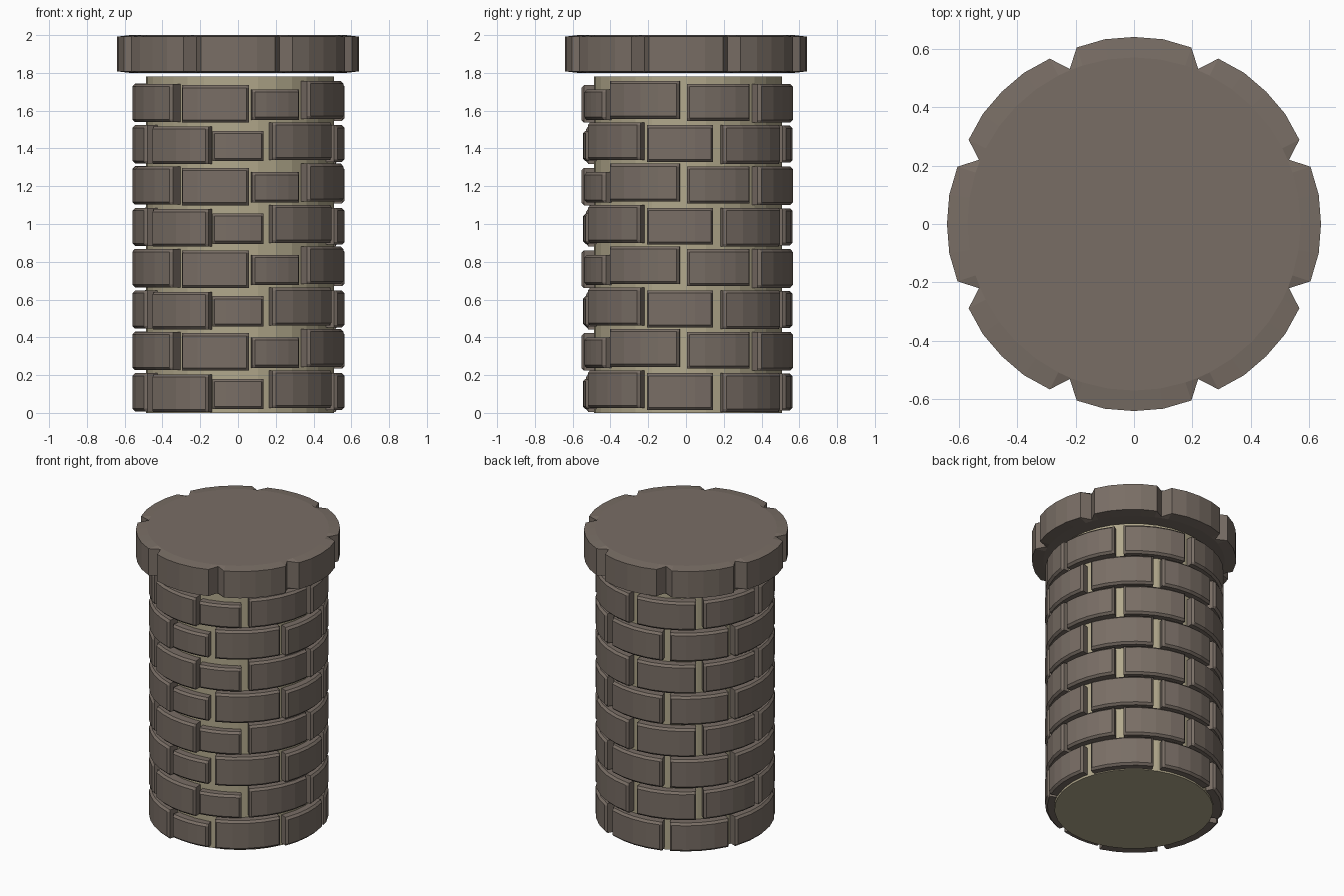
import bpy, bmesh
from math import sin, cos, radians, pi

if "Cube" in bpy.data.objects:
    bpy.data.objects.remove(bpy.data.objects["Cube"])


def material(name, rgb):
    m = bpy.data.materials.new(name)
    m.diffuse_color = (*rgb, 1)
    m.use_nodes = True
    m.node_tree.nodes["Principled BSDF"].inputs["Base Color"].default_value = m.diffuse_color
    return m


STONE = material("brown_stone", (0.19, 0.155, 0.13))
MORTAR = material("mortar", (0.44, 0.39, 0.26))


def finish(bm, name, mat):
    bmesh.ops.recalc_face_normals(bm, faces=bm.faces[:])
    me = bpy.data.meshes.new(name)
    bm.to_mesh(me)
    bm.free()
    me.materials.append(mat)
    ob = bpy.data.objects.new(name, me)
    bpy.context.collection.objects.link(ob)
    return ob


def bridge(bm, a, b):
    for i in range(len(a)):
        j = (i + 1) % len(a)
        bm.faces.new((a[i], a[j], b[j], b[i]))


def loft(bm, rings):
    # closed solid through a list of equal-length rings of points
    rings = [[bm.verts.new(p) for p in ring] for ring in rings]
    for a, b in zip(rings, rings[1:]):
        bridge(bm, a, b)
    bm.faces.new(rings[0])
    bm.faces.new(rings[-1])


# mortar core
bm = bmesh.new()
loft(bm, [[(0.01 + 0.498 * cos(2 * pi * i / 32), 0.01 + 0.498 * sin(2 * pi * i / 32), z)
           for i in range(32)] for z in (0, 1.78)])
finish(bm, "mortar_core", MORTAR)


# curved brick with chamfered outer edges; angles run from the front (-y) towards +x
def brick(bm, a0, a1, z0, z1, r=0.56, ri=0.47, c=0.014, segs=4):
    prof = [(ri, z0), (r - c, z0), (r, z0 + c), (r, z1 - c), (r - c, z1), (ri, z1)]
    da = c / r
    a0, a1 = radians(a0), radians(a1)
    inner = [a0 + da + (a1 - a0 - 2 * da) * i / segs for i in range(segs + 1)]
    stations = [(a0, r - c)] + [(a, r) for a in inner] + [(a1, r - c)]
    loft(bm, [[(min(p, rmax) * sin(a), 0.004 - min(p, rmax) * cos(a), z)
               for p, z in prof] for a, rmax in stations])


# start angle, end angle, bottom, top, outer radius of each brick in a course
BRICKS = [
    (8, 37, 0.020, 0.180, 0.55),
    (42, 86, 0.025, 0.225, 0.56),
    (90, 127, 0.015, 0.210, 0.565),
    (133, 175, 0.006, 0.210, 0.565),
    (181, 222, 0.012, 0.208, 0.56),
    (227, 267, 0.015, 0.212, 0.56),
    (272, 321, 0.008, 0.210, 0.56),
    (327, 366, 0.005, 0.203, 0.56),
]

# brick courses, every other one turned by half a brick
for row in range(8):
    bm = bmesh.new()
    turn = 0 if row % 2 else -22.5
    base = row * 0.2188
    for a0, a1, z0, z1, r in BRICKS:
        brick(bm, a0 + turn, a1 + turn, base + z0, base + z1, r)
    finish(bm, f"brick_course_{row + 1}", STONE)

# scalloped cap slab with eight lobes and a faintly dished rim
outline = []
for k in range(8):
    for off, r in ((-18, 0.635), (-9, 0.64), (0, 0.64), (9, 0.64), (18, 0.635), (22.5, 0.574)):
        outline.append((radians(45 * k + off), r))


def cap_ring(z, rmax=1):
    return [(min(r, rmax) * cos(a), min(r, rmax) * sin(a), z) for a, r in outline]


bm = bmesh.new()
loft(bm, [cap_ring(1.80, 0.57), cap_ring(1.808), cap_ring(1.992), cap_ring(2.0, 0.57)])
finish(bm, "cap_slab", STONE)
